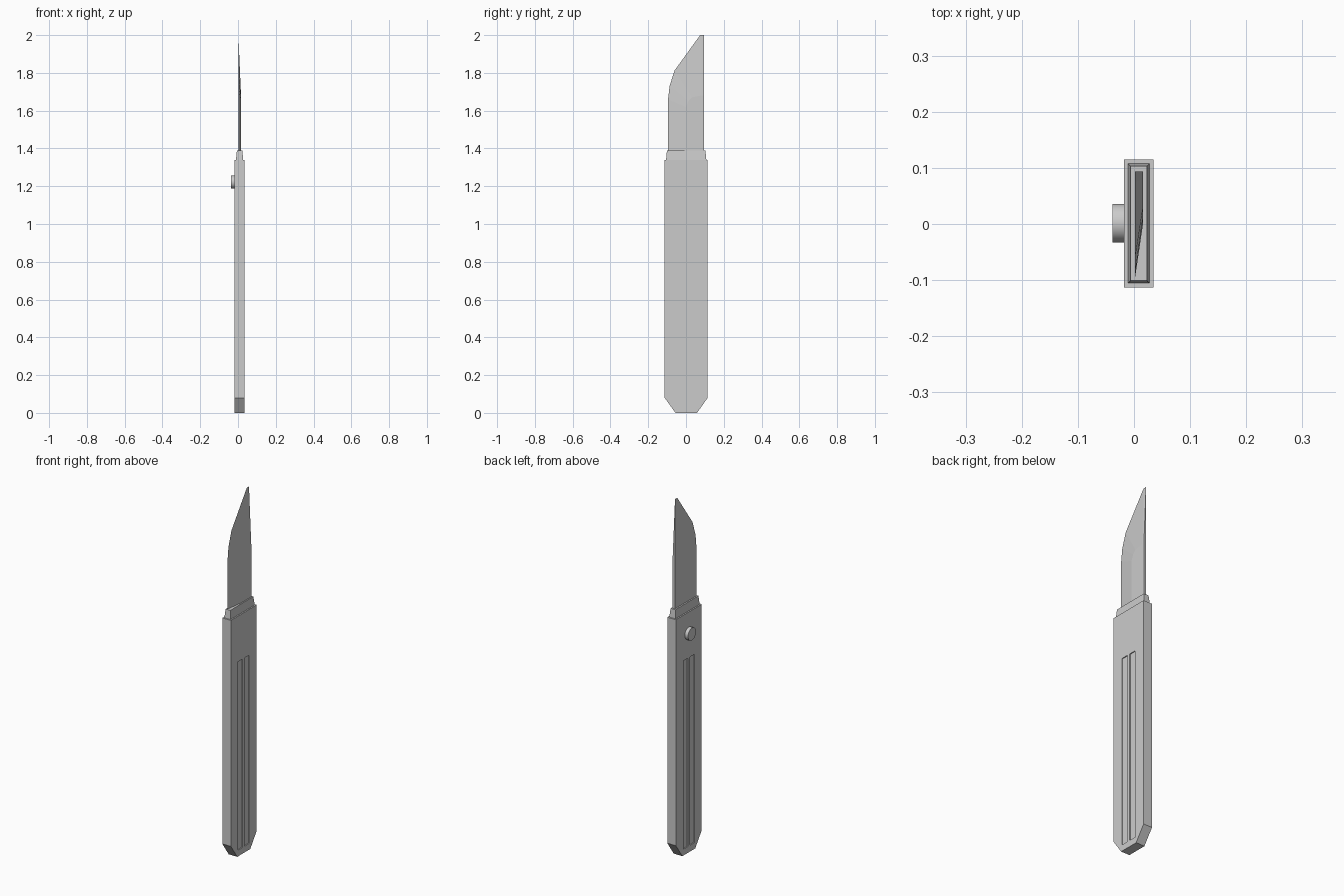
import bpy, bmesh, math

if "Cube" in bpy.data.objects:
    bpy.data.objects.remove(bpy.data.objects["Cube"])

def mesh_object(name, verts, faces):
    me = bpy.data.meshes.new(name)
    bm = bmesh.new()
    vs = [bm.verts.new(v) for v in verts]
    for f in faces:
        bm.faces.new([vs[i] for i in f])
    bmesh.ops.recalc_face_normals(bm, faces=bm.faces)
    bm.to_mesh(me)
    bm.free()
    ob = bpy.data.objects.new(name, me)
    bpy.context.collection.objects.link(ob)
    return ob

def loft(name, ring_a, ring_b):
    n = len(ring_a)
    sides = [(i, (i + 1) % n, n + (i + 1) % n, n + i) for i in range(n)]
    return mesh_object(name, ring_a + ring_b,
                       [tuple(range(n)), tuple(range(n, 2 * n))] + sides)

def rect(x0, x1, y0, y1, z):
    return [(x0, y0, z), (x1, y0, z), (x1, y1, z), (x0, y1, z)]

# handle: side profile with clipped lower corners
X0, X1, YC = -0.018, 0.035, 0.001
half = [(0.057, 0), (0.114, 0.08), (0.114, 1.34)]
profile = [(YC + y, z) for y, z in half] + [(YC - y, z) for y, z in reversed(half)]
handle = loft("handle", [(X0, y, z) for y, z in profile],
              [(X1, y, z) for y, z in profile])

# two shallow grip grooves on each broad face
DEPTH = 0.005
for x in (X0, X1):
    for y0, y1 in ((-0.050, -0.009), (0.008, 0.049)):
        cutter = loft("groove_cutter",
                      rect(x - DEPTH, x + DEPTH, y0, y1, 0.035),
                      rect(x - DEPTH, x + DEPTH, y0, y1, 1.085))
        cutter.hide_render = True
        mod = handle.modifiers.new("groove", 'BOOLEAN')
        mod.operation = 'DIFFERENCE'
        mod.solver = 'EXACT'
        mod.object = cutter
        bpy.context.view_layer.objects.active = handle
        bpy.ops.object.modifier_apply(modifier=mod.name)
        bpy.data.objects.remove(cutter)

# collar: slightly tapered block holding the blade
loft("collar", rect(-0.011, 0.028, -0.106, 0.108, 1.335),
     rect(-0.006, 0.023, -0.101, 0.103, 1.388))

# blade: flat back, ground front that thins to the cutting edge and tip
BACK, FRONT = 0.002, 0.016
edge = [(-0.095, 1.36), (-0.095, 1.66), (-0.087, 1.73), (-0.061, 1.812),
        (0.075, 2.0), (0.094, 2.0)]
ridge = [(0.0, 1.36), (0.0, 1.62), (0.012, 1.65), (0.030, 1.67),
         (0.080, 1.68), (0.094, 1.68)]
n = len(edge)
verts = [(BACK, y, z) for y, z in edge] + [(FRONT, y, z) for y, z in ridge]
verts += [(BACK, 0.094, 1.36), (FRONT, 0.094, 1.36)]
b, f = 2 * n, 2 * n + 1
faces = [(i, i + 1, n + i + 1, n + i) for i in range(n - 1)]
faces += [tuple(range(n)) + (b,), tuple(range(n, 2 * n)) + (f,),
          (n - 1, 2 * n - 1, f, b), (0, n, f, b)]
mesh_object("blade", verts, faces)

# round lock button on the back face
bpy.ops.mesh.primitive_cylinder_add(vertices=32, radius=0.0345, depth=0.024,
                                    location=(-0.026, 0.0015, 1.222),
                                    rotation=(0, math.pi / 2, 0))
button = bpy.context.object
button.name = "lock_button"
bpy.ops.object.shade_smooth_by_angle()
